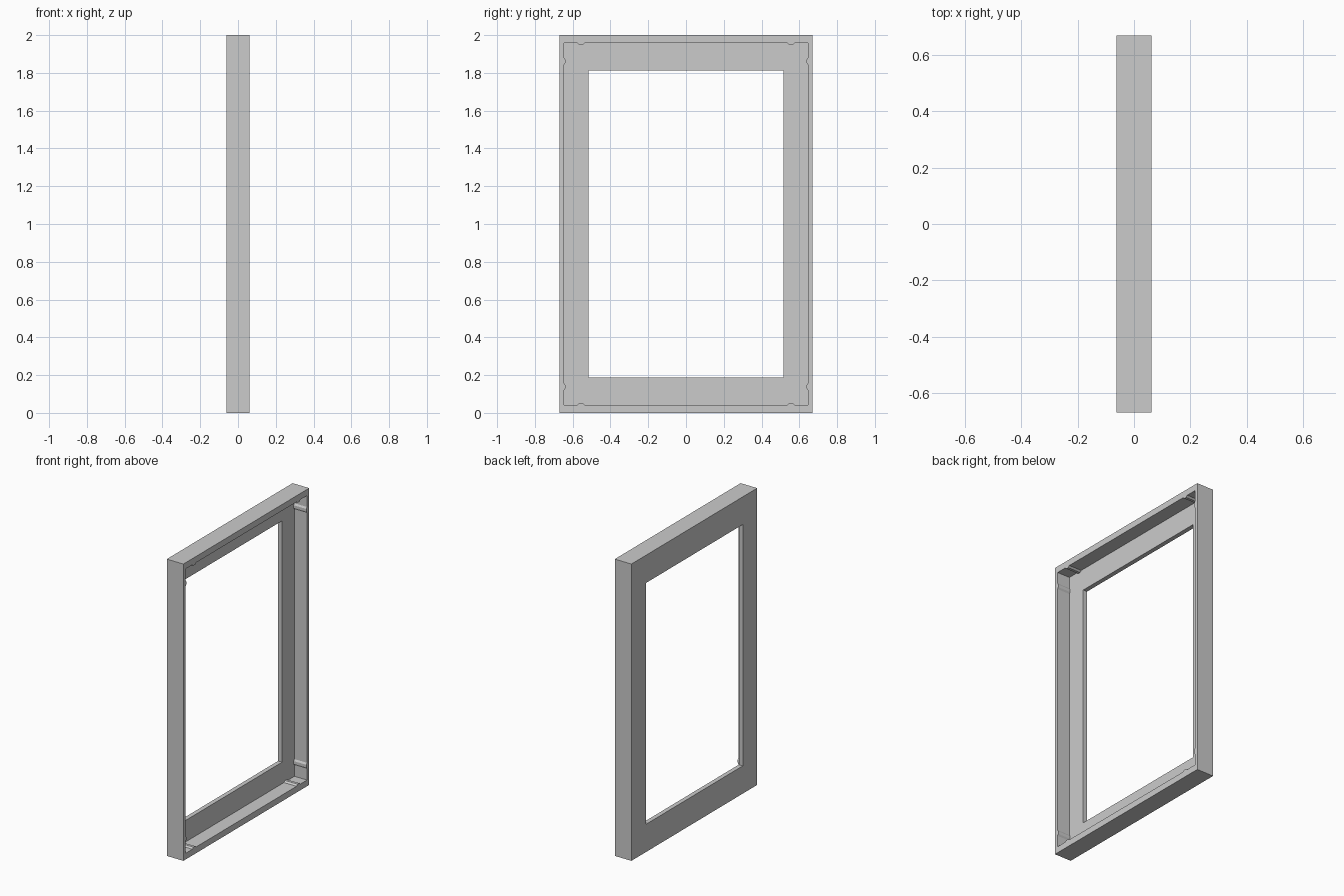
import bpy
import bmesh

if "Cube" in bpy.data.objects:
    bpy.data.objects.remove(bpy.data.objects["Cube"], do_unlink=True)

BACK, PLATE, FRONT = -0.062, -0.032, 0.062
HALF_W, HEIGHT = 0.67, 2.0
WALL_Y, WALL_Z = 0.024, 0.042
OPEN_Y, OPEN_Z = 0.154, 0.187

grey = bpy.data.materials.new("plain grey")
grey.use_nodes = True
colour = (0.6, 0.6, 0.6, 1)
grey.diffuse_color = colour
grey.node_tree.nodes["Principled BSDF"].inputs["Base Color"].default_value = colour


def finish(name, bm):
    bmesh.ops.recalc_face_normals(bm, faces=bm.faces)
    mesh = bpy.data.meshes.new(name)
    bm.to_mesh(mesh)
    bm.free()
    mesh.materials.append(grey)
    obj = bpy.data.objects.new(name, mesh)
    bpy.context.collection.objects.link(obj)
    return obj


def rectangle(bm, x, inset_y, inset_z):
    w = HALF_W - inset_y
    low, high = inset_z, HEIGHT - inset_z
    return [bm.verts.new((x, y, z))
            for y, z in ((-w, low), (w, low), (w, high), (-w, high))]


# Frame: L-shaped section carried round the four mitred corners
section = [(BACK, OPEN_Y, OPEN_Z), (BACK, 0, 0), (FRONT, 0, 0),
           (FRONT, WALL_Y, WALL_Z), (PLATE, WALL_Y, WALL_Z),
           (PLATE, OPEN_Y, OPEN_Z)]
bm = bmesh.new()
loops = [rectangle(bm, *point) for point in section]
for a, b in zip(loops, loops[1:] + loops[:1]):
    for i in range(4):
        j = (i + 1) % 4
        bm.faces.new((a[i], a[j], b[j], b[i]))
finish("frame", bm)

# Small bevelled ribs on the inner walls, near each corner
RIB = [(-0.02, 0), (-0.009, 0.01), (0.009, 0.01), (0.02, 0)]


def rib(name, place):
    bm = bmesh.new()
    ends = [[bm.verts.new((x, *place(along, out))) for along, out in RIB]
            for x in (PLATE, FRONT)]
    for i in range(4):
        j = (i + 1) % 4
        bm.faces.new((ends[0][i], ends[0][j], ends[1][j], ends[1][i]))
    for end in ends:
        bm.faces.new(end)
    finish(name, bm)


for sy, side in ((-1, "front"), (1, "back")):
    for sz, level in ((-1, "lower"), (1, "upper")):
        # Rib on the top or bottom wall
        rib(f"{level}_{side}_rail_rib",
            lambda a, o: (sy * 0.555 + a, 1 + sz * (1 - WALL_Z - o)))
        # Rib on the side wall
        rib(f"{level}_{side}_stile_rib",
            lambda a, o: (sy * (HALF_W - WALL_Y - o * 0.7), 1 + sz * 0.862 + a))
